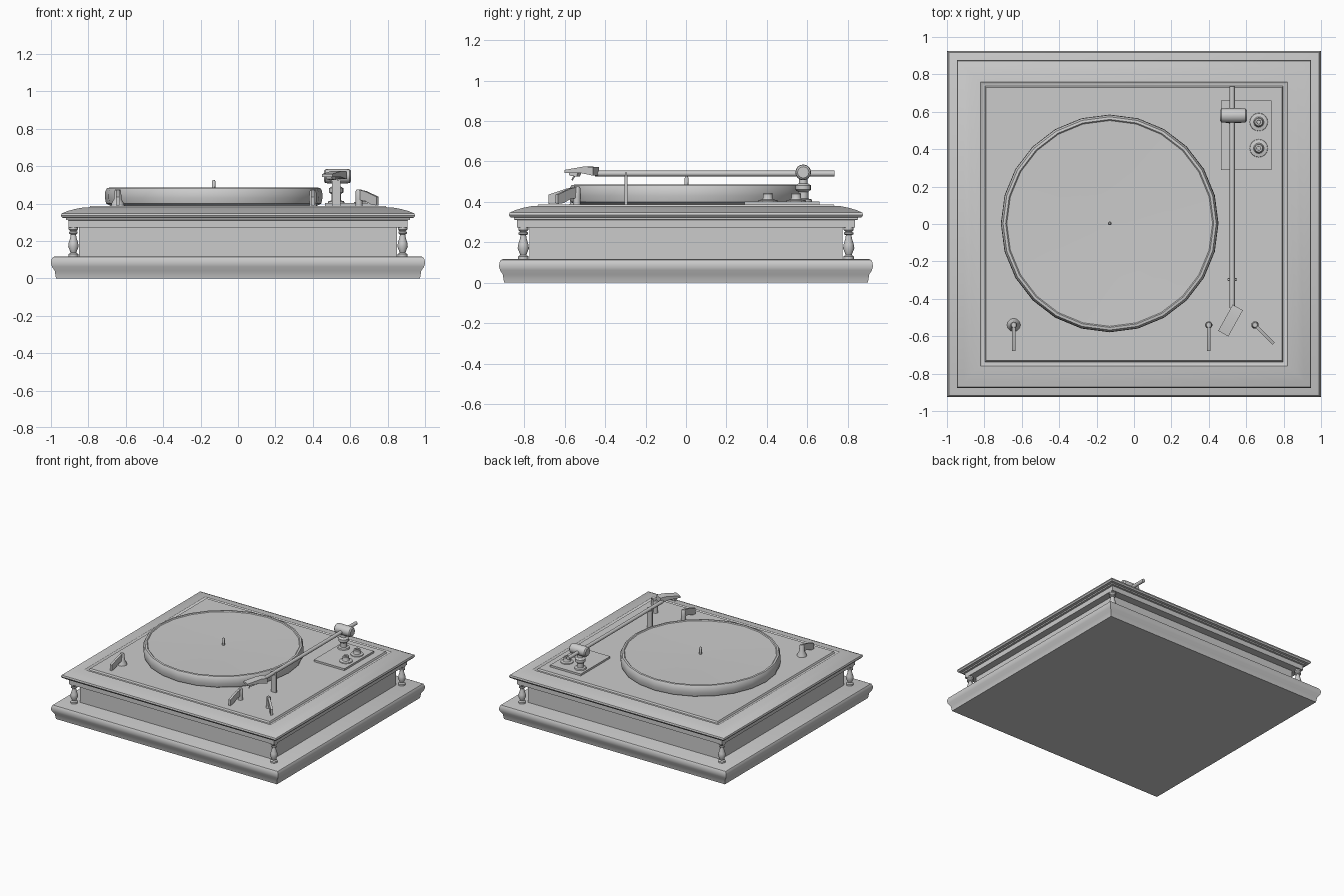
import bpy, bmesh, math
from mathutils import Vector, Matrix

cube = bpy.data.objects.get("Cube")
if cube:
    bpy.data.objects.remove(cube)

grey = bpy.data.materials.new("plain grey")
GREY = (0.6, 0.6, 0.6, 1)
grey.diffuse_color = GREY
grey.use_nodes = True
grey.node_tree.nodes["Principled BSDF"].inputs["Base Color"].default_value = GREY

DECK = 0.387


def finish(name, bm, angle=35, matrix=None):
    """Turn a bmesh into a named object, smooth apart from sharp edges."""
    if matrix:
        bm.transform(matrix)
    bmesh.ops.recalc_face_normals(bm, faces=bm.faces)
    me = bpy.data.meshes.new(name)
    bm.to_mesh(me)
    bm.free()
    me.materials.append(grey)
    me.shade_smooth()
    me.set_sharp_from_angle(angle=math.radians(angle))
    ob = bpy.data.objects.new(name, me)
    bpy.context.collection.objects.link(ob)
    return ob


def skin(bm, rings):
    """Bridge closed rings of vertices and cap both ends."""
    n = len(rings[0])
    for a, b in zip(rings, rings[1:]):
        for i in range(n):
            j = (i + 1) % n
            bm.faces.new((a[i], a[j], b[j], b[i]))
    bm.faces.new(rings[0])
    bm.faces.new(rings[-1])


def moulding(name, profile, ratio=0.925):
    """Rectangular moulding from (half width, height) points."""
    bm = bmesh.new()
    corners = ((-1, -1), (1, -1), (1, 1), (-1, 1))
    skin(bm, [[bm.verts.new((sx * w, sy * w * ratio, z)) for sx, sy in corners]
              for w, z in profile])
    return finish(name, bm)


def lathe(name, profile, place, sides=16, matrix=None, angle=35):
    """Turned part from (radius, height) points, z given in world height."""
    bm = bmesh.new()
    skin(bm, [[bm.verts.new((r * math.cos(math.tau * i / sides),
                             r * math.sin(math.tau * i / sides), z))
               for i in range(sides)] for r, z in profile])
    return finish(name, bm, angle, Matrix.Translation(place) @ (matrix or Matrix()))


def box(name, lo, hi):
    lo, hi = Vector(lo), Vector(hi)
    bm = bmesh.new()
    bmesh.ops.create_cube(bm, size=1)
    m = Matrix.Translation((lo + hi) / 2) @ Matrix.Diagonal((*(hi - lo), 1))
    return finish(name, bm, matrix=m)


def rod(name, start, end, radius):
    start, end = Vector(start), Vector(end)
    d = end - start
    return lathe(name, [(radius, 0), (radius, d.length)], start, 12,
                 d.to_track_quat("Z", "Y").to_matrix().to_4x4())


def prism(name, outline, thickness, matrix):
    """Plate with an outline in local x-z, centred on local y."""
    bm = bmesh.new()
    skin(bm, [[bm.verts.new((x, y, z)) for x, z in outline]
              for y in (-thickness / 2, thickness / 2)])
    return finish(name, bm, matrix=matrix)


# Cabinet
moulding("plinth", [(0.973, 0), (0.98, 0.04), (0.995, 0.062), (1, 0.08),
                    (0.998, 0.1), (0.99, 0.113), (0.975, 0.118)])
moulding("cabinet_body", [(0.85, 0.11), (0.85, 0.28)], 0.912)
moulding("cornice", [(0.905, 0.272), (0.905, 0.31), (0.92, 0.312), (0.92, 0.322),
                     (0.94, 0.324), (0.947, 0.335), (0.943, 0.347), (0.91, 0.36),
                     (0.87, 0.371), (0.82, 0.38), (0.812, 0.375), (0.797, 0.375),
                     (0.79, DECK)])

# Corner balusters
baluster = [(0.026, 0.115), (0.026, 0.13), (0.015, 0.137), (0.018, 0.145),
            (0.028, 0.17), (0.025, 0.19), (0.016, 0.22), (0.014, 0.235),
            (0.023, 0.24), (0.023, 0.248), (0.016, 0.252), (0.025, 0.262), (0.025, 0.275)]
for side, sx in (("right", -1), ("left", 1)):
    for end, sy in (("front", -1), ("back", 1)):
        lathe(f"{end}_{side}_baluster", baluster, (sx * 0.88, sy * 0.805, 0))

# Platter and spindle
centre = (-0.13, 0.003, 0)
lathe("platter", [(0.55, DECK), (0.575, 0.4), (0.582, 0.43), (0.58, 0.465),
                  (0.57, 0.483), (0.556, 0.485), (0.55, 0.479), (0.3, 0.474),
                  (0.01, 0.47)], centre, 24)
lathe("spindle", [(0.01, 0.46), (0.01, 0.518), (0.005, 0.526)], centre, 10)

# Tone arm base plate with knobs
box("arm_plate", (0.465, 0.29, DECK - 0.005), (0.735, 0.66, 0.402))
for i, y in enumerate((0.405, 0.545)):
    lathe(f"knob_{i + 1}", [(0.049, 0.4), (0.047, 0.408), (0.028, 0.412), (0.024, 0.42),
                            (0.024, 0.44), (0.02, 0.445), (0.011, 0.445), (0.01, 0.435)],
          (0.667, y, 0))

# Tone arm pillar, bearing and tube
AX, AY, AZ = 0.525, 0.58, 0.54
lathe("arm_pillar", [(0.045, 0.4), (0.042, 0.412), (0.026, 0.416), (0.026, 0.45),
                     (0.038, 0.46), (0.038, 0.482), (0.022, 0.492), (0.02, 0.53)],
      (AX, AY, 0))
lathe("arm_bearing", [(0.028, -0.072), (0.037, -0.064), (0.039, -0.04), (0.039, 0.04),
                      (0.037, 0.064), (0.028, 0.072)], (0.532, AY, 0.546), 16,
      Matrix.Rotation(math.pi / 2, 4, "Y"))
rod("arm_tube", (AX, 0.735, AZ), (AX, -0.45, AZ), 0.014)

# Headshell, angled inward, with cartridge and needle
head = Matrix.Translation((0.55, -0.455, 0)) @ Matrix.Rotation(math.radians(-119), 4, "Z")
prism("headshell", [(-0.01, 0.53), (-0.01, 0.572), (0.04, 0.575), (0.15, 0.558),
                    (0.15, 0.543), (0.06, 0.543)], 0.062, head)
prism("cartridge", [(0.08, 0.548), (0.135, 0.548), (0.13, 0.53), (0.09, 0.525)], 0.035, head)
rod("needle", head @ Vector((0.11, 0, 0.53)), head @ Vector((0.125, 0, 0.508)), 0.004)

# Arm rest: flat post with a two-pronged fork
box("arm_rest_post", (0.503, -0.305, DECK - 0.005), (0.547, -0.29, 0.526))
for name, x in (("right", 0.505), ("left", 0.545)):
    box(f"arm_rest_{name}_prong", (x - 0.005, -0.303, 0.52), (x + 0.005, -0.292, 0.545))

# Control levers: turned post with a tapered blade
blade = [(0, 0.474), (0.05, 0.466), (0.14, 0.436), (0.14, 0.39),
         (0.1, 0.394), (0.05, 0.415), (0, 0.42)]
for name, x, turn, foot in (("right_lever", -0.643, -90, 0.037),
                            ("middle_lever", 0.4, -90, 0.02),
                            ("left_lever", 0.647, -45, 0.02)):
    lathe(name + "_post", [(foot, DECK - 0.005), (foot * 0.9, 0.4), (0.02, 0.425),
                           (0.018, 0.465), (0.013, 0.475)], (x, -0.54, 0), 12)
    prism(name + "_blade", blade, 0.017,
          Matrix.Translation((x, -0.54, 0)) @ Matrix.Rotation(math.radians(turn), 4, "Z"))
